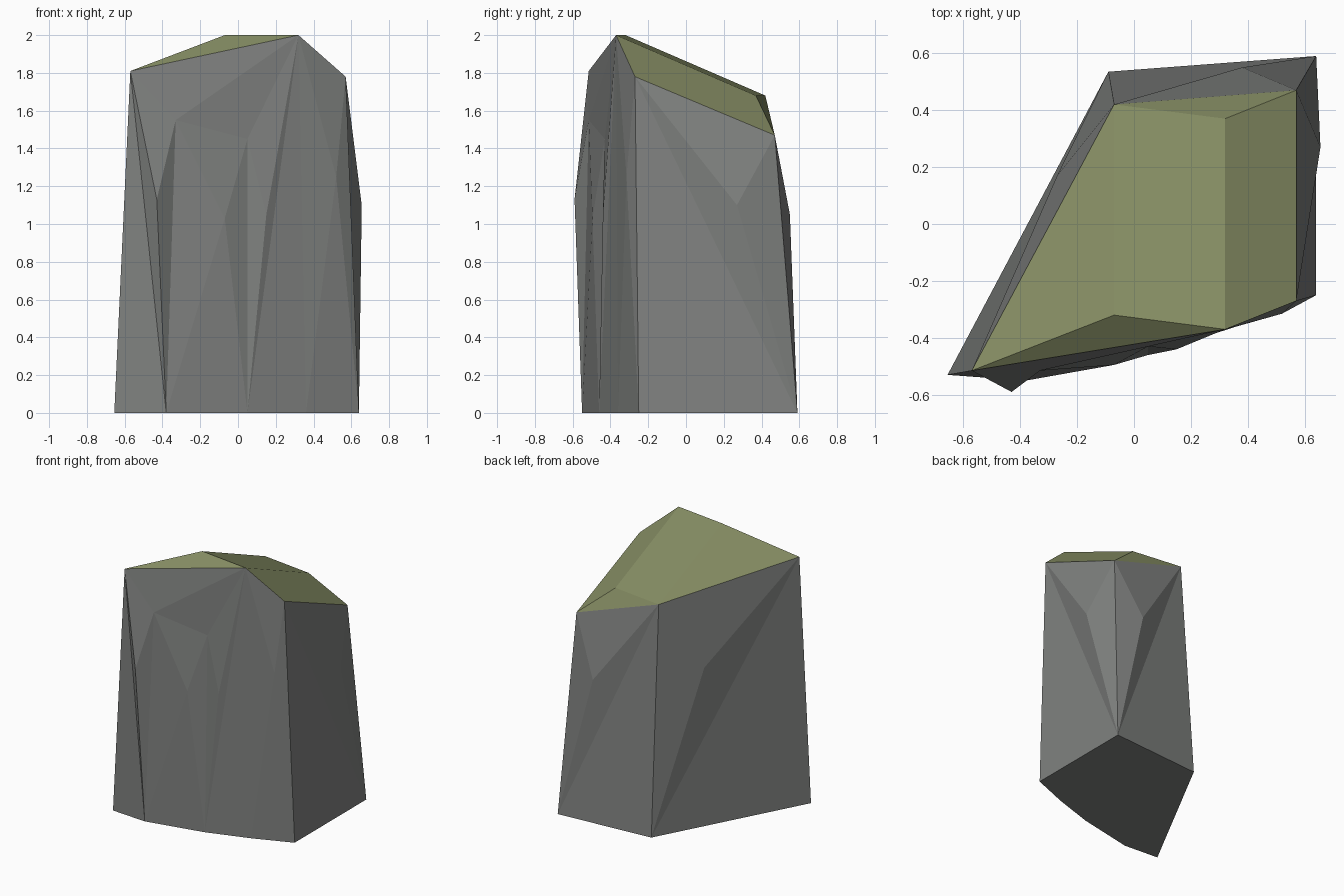
import bpy
import bmesh

if "Cube" in bpy.data.objects:
    bpy.data.objects.remove(bpy.data.objects["Cube"])


def material(name, rgb):
    m = bpy.data.materials.new(name)
    m.diffuse_color = (*rgb, 1.0)
    m.use_nodes = True
    m.node_tree.nodes["Principled BSDF"].inputs["Base Color"].default_value = m.diffuse_color
    return m


def build(name, rings, fans, mat):
    """Flat-faced shell: plain polygons, plus polygons raised to a facet point."""
    bm = bmesh.new()
    verts = {}

    def vert(key):
        if key not in verts:
            verts[key] = bm.verts.new(P[key])
        return verts[key]

    for ring in rings:
        bm.faces.new([vert(k) for k in ring.split()])
    for ring, apex in fans:
        keys = ring.split()
        for a, b in zip(keys, keys[1:] + keys[:1]):
            bm.faces.new([vert(a), vert(b), vert(apex)])
    me = bpy.data.meshes.new(name)
    bm.to_mesh(me)
    bm.free()
    me.materials.append(mat)
    ob = bpy.data.objects.new(name, me)
    bpy.context.collection.objects.link(ob)
    return ob


# Corner points of the boulder
P = {
    # foot, left to right along the front, then the back
    "foot_l": (-0.655, -0.53, 0), "foot_1": (-0.38, -0.55, 0),
    "foot_2": (0.05, -0.46, 0), "foot_3": (0.36, -0.36, 0),
    "foot_r": (0.64, -0.25, 0), "foot_br": (0.64, 0.59, 0),
    "foot_bl": (-0.09, 0.535, 0),
    # rim where rock meets grass
    "rim_l": (-0.57, -0.515, 1.81), "peak": (0.32, -0.37, 2.0),
    "rim_r": (0.57, -0.27, 1.78), "rim_br": (0.57, 0.47, 1.47),
    "rim_bl": (-0.07, 0.42, 1.68),
    # inner grass corners
    "ridge": (-0.07, -0.32, 2.0), "ridge_b": (0.32, 0.37, 1.68),
    # front shoulders
    "sh_1": (-0.33, -0.515, 1.55), "sh_2": (0.05, -0.43, 1.45),
    # raised facet points
    "b_1": (-0.43, -0.59, 1.13), "b_2": (-0.07, -0.495, 1.03),
    "b_3": (0.15, -0.44, 1.05), "b_4": (0.52, -0.315, 1.25),
    "b_right": (0.655, 0.27, 1.1), "b_back": (0.38, 0.55, 1.05),
    "b_left": (-0.27, 0.17, 1.17),
}

rock = material("grey stone", (0.215, 0.222, 0.215))
grass = material("olive grass", (0.235, 0.265, 0.125))

# Rock body: front, right, back, left and underside
build("rock_body",
      ["rim_l foot_l foot_1", "rim_l sh_1 peak", "sh_1 sh_2 peak",
       "peak foot_2 foot_3",
       "rim_r foot_r foot_br",
       "rim_bl foot_br foot_bl",
       "rim_l foot_bl foot_l",
       "foot_bl foot_br foot_r foot_3 foot_2 foot_1 foot_l"],
      [("rim_l foot_1 sh_1", "b_1"),
       ("sh_1 foot_1 foot_2 sh_2", "b_2"),
       ("sh_2 foot_2 peak", "b_3"),
       ("peak foot_3 foot_r rim_r", "b_4"),
       ("rim_br rim_r foot_br", "b_right"),
       ("rim_br foot_br rim_bl", "b_back"),
       ("rim_bl foot_bl rim_l", "b_left")],
      rock)

# Grass cap
build("grass_cap",
      ["rim_l peak ridge", "rim_l ridge rim_bl", "ridge peak ridge_b rim_bl",
       "peak rim_r rim_br ridge_b", "rim_bl ridge_b rim_br"],
      [], grass)
